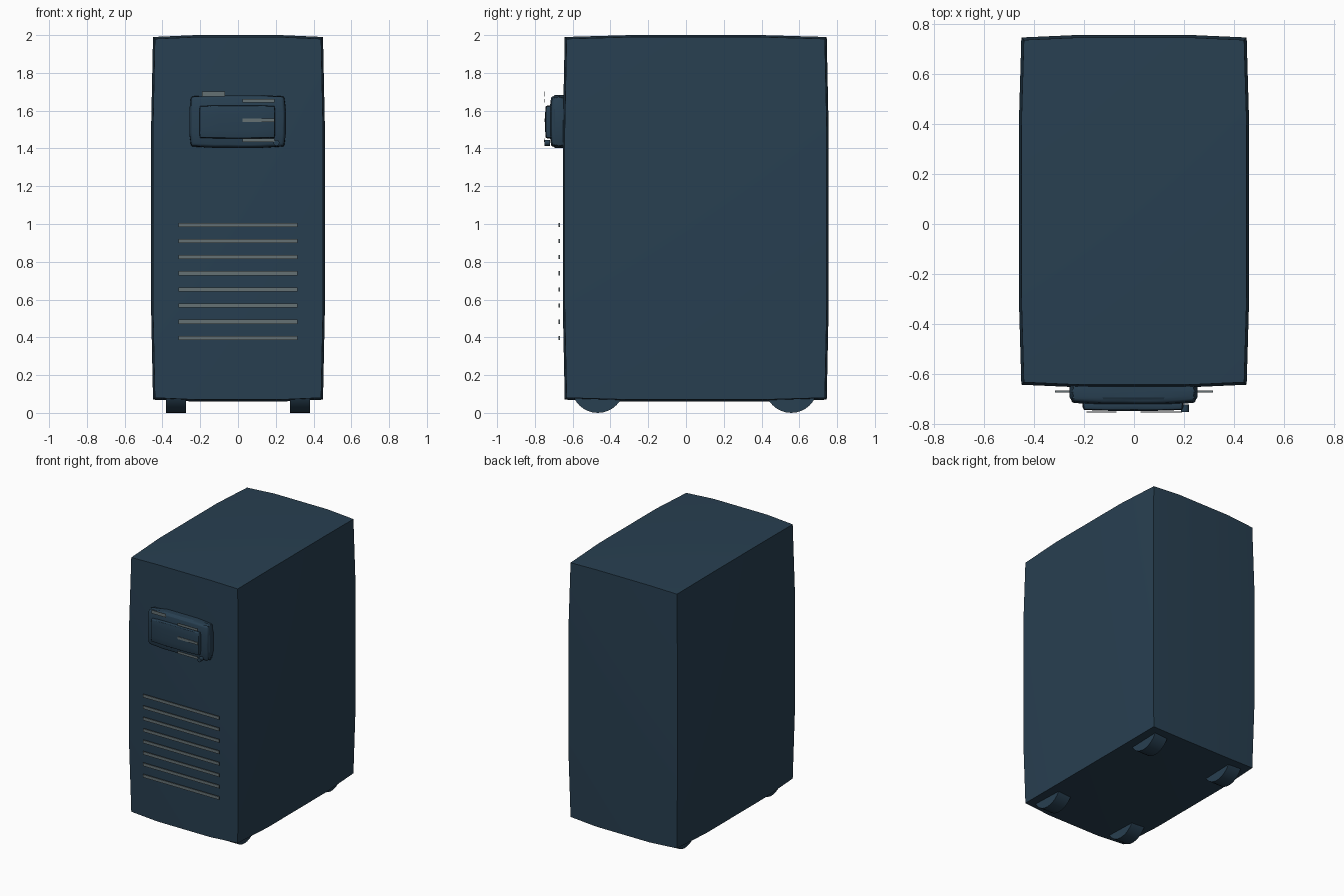
import bpy, bmesh, math

if "Cube" in bpy.data.objects:
    bpy.data.objects.remove(bpy.data.objects["Cube"])


def material(name, rgb):
    m = bpy.data.materials.new(name)
    m.diffuse_color = (*rgb, 1.0)
    m.use_nodes = True
    m.node_tree.nodes["Principled BSDF"].inputs["Base Color"].default_value = m.diffuse_color
    return m


NAVY = material("dark slate blue", (0.021, 0.050, 0.082))
GREY = material("pale grey", (0.13, 0.165, 0.175))


def finish(bm, name, mat):
    bmesh.ops.recalc_face_normals(bm, faces=bm.faces)
    me = bpy.data.meshes.new(name)
    bm.to_mesh(me)
    bm.free()
    me.materials.append(mat)
    ob = bpy.data.objects.new(name, me)
    bpy.context.collection.objects.link(ob)
    bpy.ops.object.select_all(action='DESELECT')
    ob.select_set(True)
    bpy.context.view_layer.objects.active = ob
    bpy.ops.object.shade_smooth_by_angle(angle=math.radians(30))
    return ob


def bulged_box(name, lo, hi, bulge, mat, bevel=0.0):
    """Box whose faces swell outwards by `bulge` away from their borders."""
    bm = bmesh.new()
    bmesh.ops.create_cube(bm, size=2)
    bmesh.ops.subdivide_edges(bm, edges=bm.edges[:], cuts=3, use_grid_fill=True)
    for v in bm.verts:
        p = v.co.copy()
        flat = [1.0 if abs(c) < 0.6 else 0.0 for c in p]
        for i in range(3):
            others = sum(flat[j] for j in range(3) if j != i) / 2
            half = (hi[i] - lo[i]) / 2 - bulge * (1 - others)
            v.co[i] = (lo[i] + hi[i]) / 2 + p[i] * half
    if bevel:
        sharp = [e for e in bm.edges if e.calc_face_angle(0) > math.radians(45)]
        bmesh.ops.bevel(bm, geom=sharp, offset=bevel, segments=3, profile=0.5,
                        affect='EDGES', clamp_overlap=True)
    return finish(bm, name, mat)


def box(name, lo, hi, mat):
    bm = bmesh.new()
    bmesh.ops.create_cube(bm, size=1)
    for v in bm.verts:
        for i in range(3):
            v.co[i] = lo[i] if v.co[i] < 0 else hi[i]
    return finish(bm, name, mat)


def cylinder(name, centre, radius, depth, axis, mat, sides=32):
    bm = bmesh.new()
    bmesh.ops.create_cone(bm, cap_ends=True, segments=sides, radius1=radius,
                          radius2=radius, depth=depth)
    for v in bm.verts:
        x, y, z = v.co
        v.co = (z, x, y) if axis == 'X' else (x, z, y)
        for i in range(3):
            v.co[i] += centre[i]
    return finish(bm, name, mat)


# Cabinet
bulged_box("cabinet", (-0.46, -0.652, 0.06), (0.46, 0.755, 2.0), 0.02, NAVY)

# Control panel with raised screen
bulged_box("control_panel", (-0.257, -0.722, 1.403), (0.253, -0.62, 1.683),
           0.014, NAVY, bevel=0.012)
bulged_box("screen", (-0.205, -0.746, 1.453), (0.197, -0.70, 1.628),
           0.006, NAVY, bevel=0.004)

# Panel markings and button
box("panel_tab", (-0.19, -0.753, 1.676), (-0.07, -0.749, 1.701), GREY)
for i, z in enumerate((1.652, 1.550, 1.443)):
    box(f"panel_stripe_{i + 1}", (0.025, -0.753, z - 0.009),
        (0.192, -0.749, z + 0.009), GREY)
cylinder("button", (0.203, -0.735, 1.43), 0.016, 0.03, 'Y', NAVY, 16)

# Vent slats
for i in range(8):
    z = 0.397 + i * 0.0855
    box(f"vent_slat_{i + 1}", (-0.315, -0.674, z - 0.011),
        (0.315, -0.666, z + 0.011), GREY)

# Wheels, partly sunk into the base
for side, sx in (("left", -1), ("right", 1)):
    for end, y in (("front", -0.467), ("rear", 0.557)):
        cylinder(f"{end}_{side}_wheel", (sx * 0.328, y, 0.14), 0.14, 0.108,
                 'X', NAVY)
